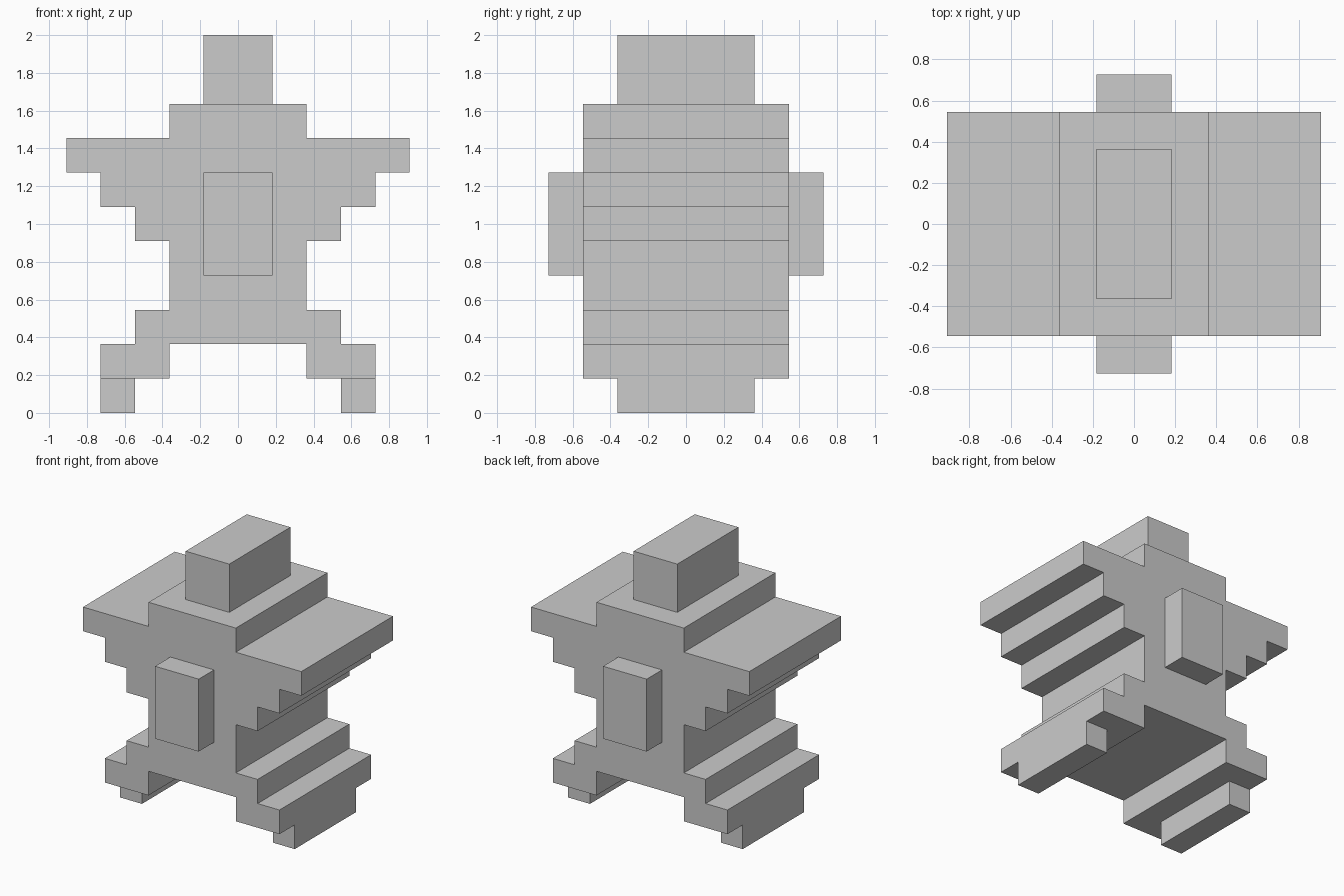
import bpy
import bmesh
from mathutils import Vector

if "Cube" in bpy.data.objects:
    bpy.data.objects.remove(bpy.data.objects["Cube"])

U = 2 / 11  # one block of the grid


def finish(name, bm):
    bmesh.ops.recalc_face_normals(bm, faces=bm.faces[:])
    mesh = bpy.data.meshes.new(name)
    bm.to_mesh(mesh)
    bm.free()
    obj = bpy.data.objects.new(name, mesh)
    bpy.context.collection.objects.link(obj)
    return obj


def box(name, x, y, z):
    """Box from (min, max) block ranges on each axis."""
    bm = bmesh.new()
    bmesh.ops.create_cube(bm, size=1)
    for v in bm.verts:
        v.co = Vector([U * (r[0] if c < 0 else r[1]) for c, r in zip(v.co, (x, y, z))])
    return finish(name, bm)


def extrude_profile(name, half, depth):
    """Mirror a right-hand (x, z) outline and extrude it along y."""
    outline = half + [(-x, z) for x, z in reversed(half)]
    bm = bmesh.new()
    face = bm.faces.new([bm.verts.new((x * U, -depth * U, z * U)) for x, z in outline])
    ext = bmesh.ops.extrude_face_region(bm, geom=[face])
    moved = [g for g in ext["geom"] if isinstance(g, bmesh.types.BMVert)]
    bmesh.ops.translate(bm, verts=moved, vec=(0, 2 * depth * U, 0))
    return finish(name, bm)


# Stepped torso with arms and legs
extrude_profile("body", [
    (2, 9), (2, 8), (5, 8), (5, 7), (4, 7), (4, 6), (3, 6), (3, 5), (2, 5),
    (2, 3), (3, 3), (3, 2), (4, 2), (4, 1), (2, 1), (2, 2)], 3)

# Head block
box("head", (-1, 1), (-2, 2), (9, 11))

# Raised panels on front and back
box("front_panel", (-1, 1), (-4, -3), (4, 7))
box("back_panel", (-1, 1), (3, 4), (4, 7))

# Feet under the outer edge of the legs
box("right_foot", (3, 4), (-2, 2), (0, 1))
box("left_foot", (-4, -3), (-2, 2), (0, 1))
